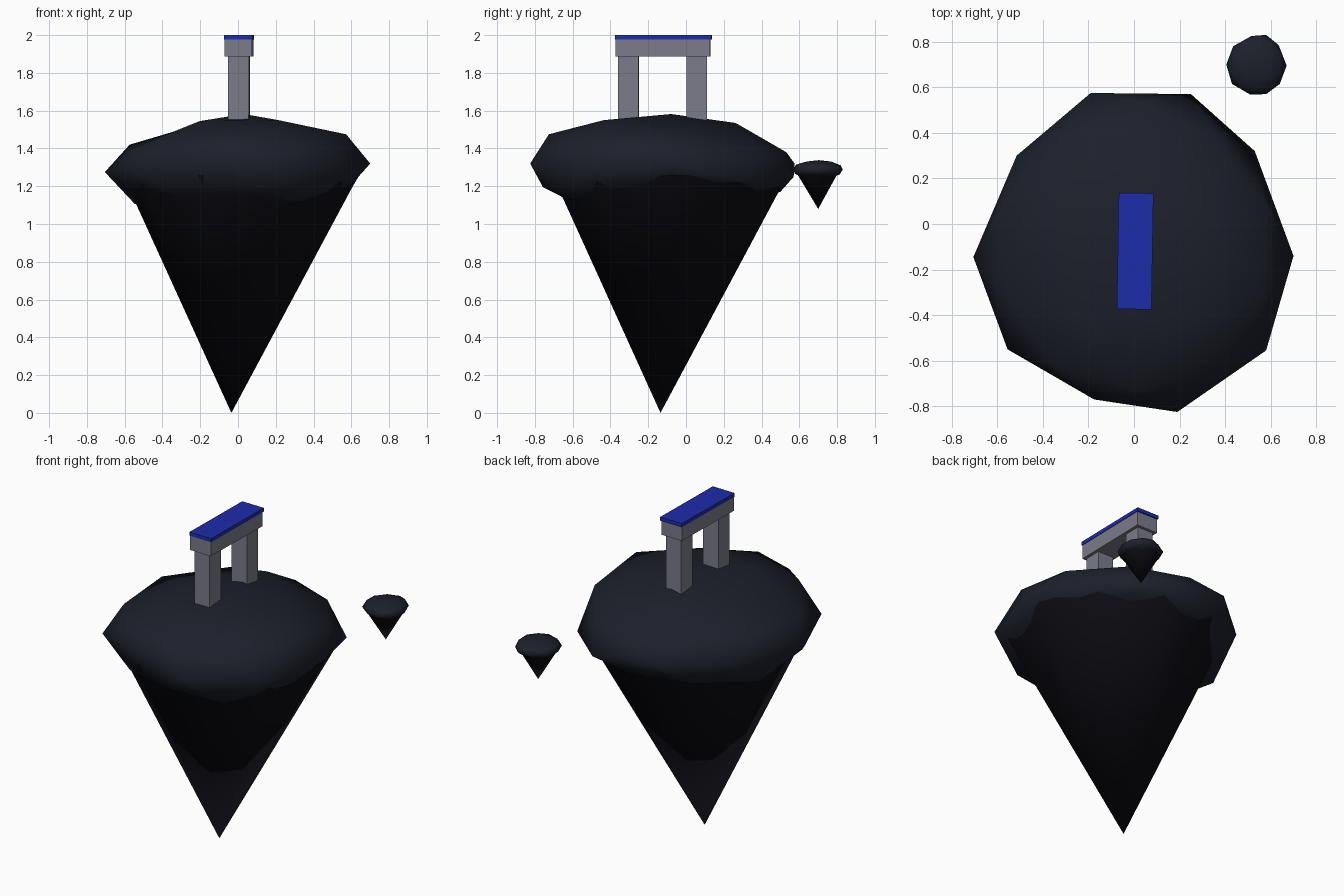
import bpy, bmesh, math
from mathutils import Vector, Matrix

if "Cube" in bpy.data.objects:
    bpy.data.objects.remove(bpy.data.objects["Cube"])


def material(name, rgb):
    m = bpy.data.materials.new(name)
    m.diffuse_color = (*rgb, 1)
    m.use_nodes = True
    m.node_tree.nodes["Principled BSDF"].inputs["Base Color"].default_value = m.diffuse_color
    return m


TURF = material("dark_turf", (0.012, 0.014, 0.024))
ROCK = material("dark_rock", (0.004, 0.004, 0.007))
STONE = material("stone", (0.2, 0.2, 0.26))
BLUE = material("blue", (0.012, 0.025, 0.4))


def finish(name, bm, mat, smooth=False):
    bmesh.ops.recalc_face_normals(bm, faces=bm.faces)
    me = bpy.data.meshes.new(name)
    bm.to_mesh(me)
    bm.free()
    me.materials.append(mat)
    for p in me.polygons:
        p.use_smooth = smooth
    ob = bpy.data.objects.new(name, me)
    bpy.context.collection.objects.link(ob)
    return ob


def island_top(name, centre, outline, half_h, rough=None):
    """Squashed ico sphere following an uneven outline; rough gives heights per ring."""
    c = Vector(centre)
    rim = [Vector((x - c.x, y - c.y, 0)) for x, y in outline]
    bm = bmesh.new()
    bmesh.ops.create_icosphere(bm, subdivisions=2, radius=1, matrix=Matrix.Rotation(math.pi / 2, 4, "Z"))
    for v in bm.verts:
        z = v.co.z
        k_xy = math.hypot(v.co.x, v.co.y)
        a = math.degrees(math.atan2(v.co.y, v.co.x)) % 360
        height = c.z + z * half_h
        if k_xy < 0.1:                                   # poles
            v.co = c + Vector((0.03, 0.04, 0)) * half_h * 4 + Vector((0, 0, z * half_h))
            continue
        if abs(z) < 0.1:                                 # rim
            i = round(a / 36) % 10
            p, ring = rim[i], "rim"
        else:                                            # rings between rim points
            i = round((a - 18) / 36) % 10
            p = (rim[i] + rim[(i + 1) % 10]) * (k_xy / 1.902)
            ring = ("crown" if z > 0.7 else "upper") if z > 0 else ("tip" if z < -0.7 else "lower")
            if ring == "crown":
                i //= 2
        if rough and ring in rough:
            height = rough[ring][i]
        v.co = (c.x + p.x, c.y + p.y, height)
    return finish(name, bm, TURF, True)


def hanging_rock(name, apex, base, radii):
    """Inverted cone with an off-centre tip and uneven base."""
    bm = bmesh.new()
    tip = bm.verts.new(apex)
    n = len(radii)
    ring = []
    for i, r in enumerate(radii):
        a = math.tau * i / n
        ring.append(bm.verts.new(Vector(base) + r * Vector((math.cos(a), math.sin(a), 0))))
    for i in range(n):
        bm.faces.new((tip, ring[i], ring[(i + 1) % n]))
    bm.faces.new(ring)
    ob = finish(name, bm, ROCK, True)
    for p in ob.data.polygons:
        p.use_smooth = len(p.vertices) == 3
    return ob


# main island
outline = [(0.70, -0.14), (0.53, 0.32), (0.25, 0.57), (-0.19, 0.575), (-0.515, 0.30),
           (-0.705, -0.145), (-0.555, -0.55), (-0.175, -0.77), (0.19, -0.825), (0.58, -0.555)]
rough = {
    "crown": [1.515, 1.535, 1.49, 1.545, 1.55],
    "upper": [1.42, 1.40, 1.38, 1.43, 1.42, 1.40, 1.43, 1.475, 1.43, 1.475],
    "rim": [1.32, 1.236, 1.25, 1.32, 1.305, 1.275, 1.303, 1.40, 1.32, 1.295],
    "lower": [1.21, 1.19, 1.17, 1.17, 1.105, 1.20, 1.155, 1.195, 1.13, 1.21],
}
island_top("island_top", (0, -0.12, 1.32), outline, 0.262, rough)
hanging_rock("island_underside", (-0.035, -0.135, 0), (0.01, -0.08, 1.26),
             [0.63, 0.635, 0.65, 0.62, 0.57, 0.62, 0.67, 0.66, 0.66, 0.685])

# small floating rock
small = [(0.67, 0.695), (0.635, 0.785), (0.58, 0.83), (0.515, 0.825), (0.435, 0.78),
         (0.405, 0.70), (0.43, 0.615), (0.51, 0.568), (0.58, 0.57), (0.64, 0.615)]
island_top("small_rock_top", (0.535, 0.695, 1.288), small, 0.05)
hanging_rock("small_rock_underside", (0.535, 0.70, 1.08), (0.535, 0.695, 1.265), [0.112] * 10)


# gateway: two pillars, a lintel and a blue cap, turned slightly about z
def box(name, y, sx, sy, z0, z1, mat):
    bm = bmesh.new()
    bmesh.ops.create_cube(bm, size=1)
    bmesh.ops.scale(bm, vec=(sx, sy, z1 - z0), verts=bm.verts)
    bmesh.ops.translate(bm, vec=(0, y, 0), verts=bm.verts)
    ob = finish(name, bm, mat)
    ob.location = (0.005, -0.122, (z0 + z1) / 2)
    ob.rotation_euler.z = math.radians(-1)
    return ob


for name, y in (("front_pillar", -0.182), ("back_pillar", 0.179)):
    box(name, y, 0.108, 0.108, 1.45, 1.89, STONE)
box("lintel", 0, 0.145, 0.502, 1.888, 1.977, STONE)
box("blue_cap", 0.003, 0.152, 0.51, 1.977, 2.0, BLUE)
